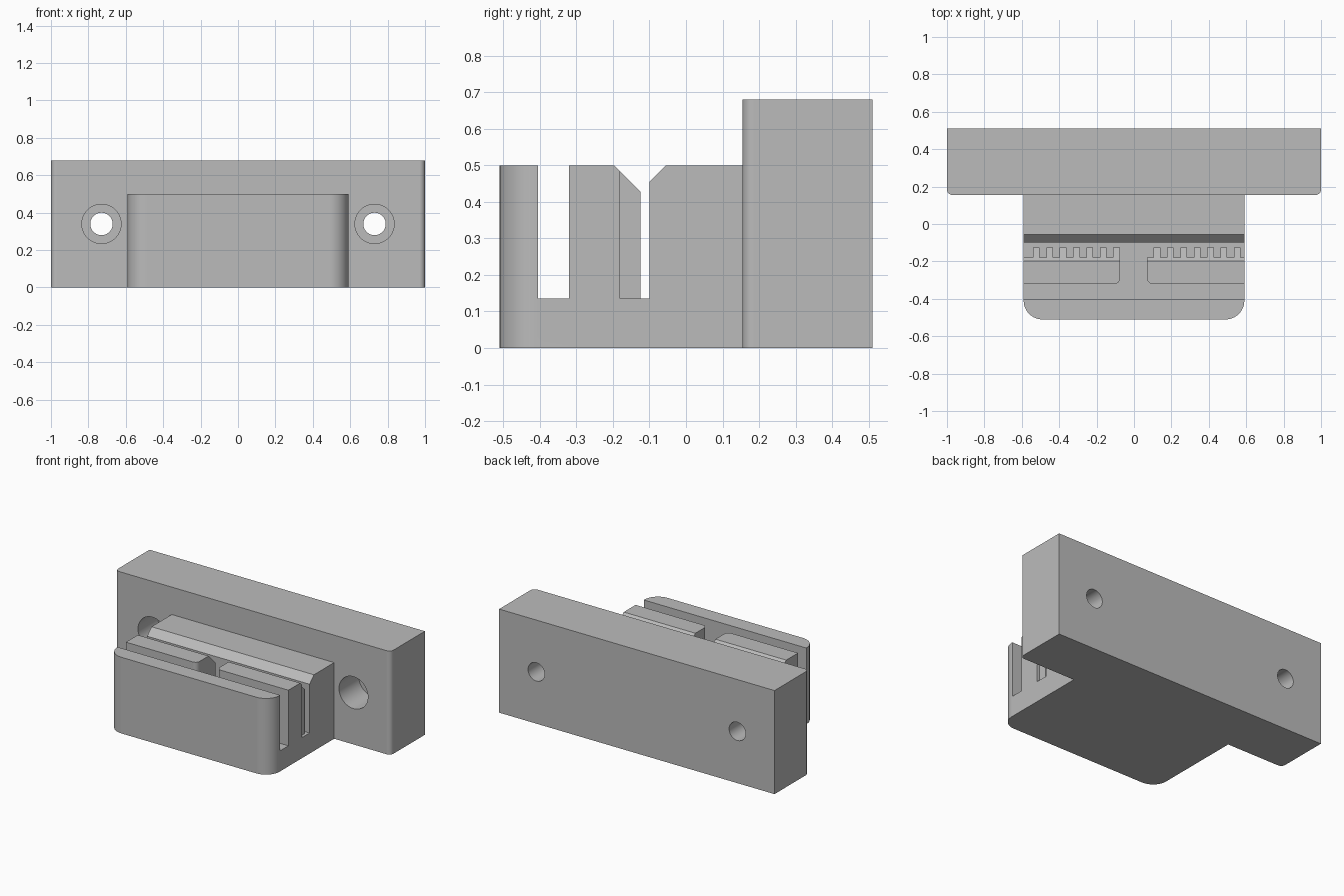
import bpy, bmesh, math
from mathutils import Vector, Matrix

if "Cube" in bpy.data.objects:
    bpy.data.objects.remove(bpy.data.objects["Cube"], do_unlink=True)

grey = bpy.data.materials.new("mid_grey")
grey.use_nodes = True
GREY = (0.5, 0.5, 0.5, 1)
grey.diffuse_color = GREY
grey.node_tree.nodes["Principled BSDF"].inputs["Base Color"].default_value = GREY


def rounded(corners, steps=12):
    """Outline from (x, y) or (x, y, radius) corners; right-angled corners only."""
    out = []
    for i, c in enumerate(corners):
        p = Vector(c[:2])
        if len(c) == 2:
            out.append(p)
            continue
        a = (Vector(corners[i - 1][:2]) - p).normalized() * c[2]
        b = (Vector(corners[(i + 1) % len(corners)][:2]) - p).normalized() * c[2]
        for k in range(steps + 1):
            t = k / steps * math.pi / 2
            out.append(p + a * (1 - math.sin(t)) + b * (1 - math.cos(t)))
    return out


def add_object(name, bm):
    bmesh.ops.recalc_face_normals(bm, faces=bm.faces)
    mesh = bpy.data.meshes.new(name)
    bm.to_mesh(mesh)
    bm.free()
    mesh.materials.append(grey)
    obj = bpy.data.objects.new(name, mesh)
    bpy.context.collection.objects.link(obj)
    return obj


def prism(name, corners, low, high, along_x=False):
    """Extrude an outline up z, or a (y, z) outline along x."""
    bm = bmesh.new()
    place = (lambda p, h: (h, p.x, p.y)) if along_x else (lambda p, h: (p.x, p.y, h))
    face = bm.faces.new([bm.verts.new(place(p, low)) for p in rounded(corners)])
    grown = bmesh.ops.extrude_face_region(bm, geom=[face])
    shift = Vector(place(Vector((0, 0)), high - low))
    bmesh.ops.translate(bm, vec=shift,
                        verts=[v for v in grown["geom"] if isinstance(v, bmesh.types.BMVert)])
    return add_object(name, bm)


def rod(name, radius, x, z, front, back):
    """Cylinder along y."""
    bm = bmesh.new()
    spot = Matrix.Translation((x, (front + back) / 2, z)) @ Matrix.Rotation(math.pi / 2, 4, "X")
    bmesh.ops.create_cone(bm, cap_ends=True, segments=48, radius1=radius, radius2=radius,
                          depth=back - front, matrix=spot)
    return add_object(name, bm)


def combine(target, tool, operation):
    mod = target.modifiers.new(operation.lower(), "BOOLEAN")
    mod.operation, mod.solver, mod.object = operation, "EXACT", tool
    tool.hide_render = True
    bpy.context.view_layer.objects.active = target
    bpy.ops.object.modifier_apply(modifier=mod.name)
    bpy.data.objects.remove(tool, do_unlink=True)


HALF, FLOOR, TOP = 0.59, 0.135, 0.5
TIP, ROOT, FRONT = -0.125, -0.18, -0.32

# Clamp block with rounded front corners and an open trough
clamp = prism("belt_clamp", [(-HALF, -0.51, 0.1), (HALF, -0.51, 0.1),
                             (HALF, 0.3), (-HALF, 0.3)], 0, TOP)
trough = prism("trough_cutter", [(-0.8, -0.405), (0.8, -0.405), (0.8, -0.1), (-0.8, -0.1)],
               FLOOR, 0.8)
combine(clamp, trough, "DIFFERENCE")


def teeth(first):
    """Toothed rear edge, walked from +x to -x."""
    edge = []
    for k in reversed(range(7)):
        x = first + k * 0.0715
        edge += [(x + 0.036, ROOT), (x + 0.036, TIP), (x, TIP), (x, ROOT)]
    return edge


# Two toothed jaws standing in the trough
right_jaw = prism("right_jaw", [(-HALF, FRONT), (-0.075, FRONT, 0.03)]
                  + teeth(-0.54) + [(-HALF, ROOT)], 0.08, TOP)
left_jaw = prism("left_jaw", [(0.07, FRONT, 0.03), (HALF, FRONT), (HALF, ROOT)]
                 + teeth(0.105) + [(0.07, ROOT)], 0.08, TOP)
for jaw in (right_jaw, left_jaw):
    combine(clamp, jaw, "UNION")

# Lead-in bevels on both sides of the belt slot
lead_in = prism("lead_in_cutter", [(-0.297, 0.6), (-0.115, 0.418), (-0.115, 0.44), (0.045, 0.6)],
                -0.8, 0.8, along_x=True)
combine(clamp, lead_in, "DIFFERENCE")

# Mounting bar with rounded front edges
bar = prism("mounting_bar", [(-1, 0.155, 0.03), (1, 0.155, 0.03), (1, 0.51), (-1, 0.51)], 0, 0.68)
combine(clamp, bar, "UNION")

# Counterbored screw holes
for x in (-0.73, 0.73):
    combine(clamp, rod("screw_hole", 0.06, x, 0.34, 0.1, 0.6), "DIFFERENCE")
    combine(clamp, rod("counterbore", 0.105, x, 0.34, 0.1, 0.36), "DIFFERENCE")

# Smooth fillets and holes, crisp edges elsewhere
bpy.ops.object.select_all(action="DESELECT")
clamp.select_set(True)
bpy.context.view_layer.objects.active = clamp
bpy.ops.object.shade_smooth_by_angle(angle=math.radians(30))
normals = clamp.modifiers.new("even_normals", "WEIGHTED_NORMAL")
normals.keep_sharp = True
